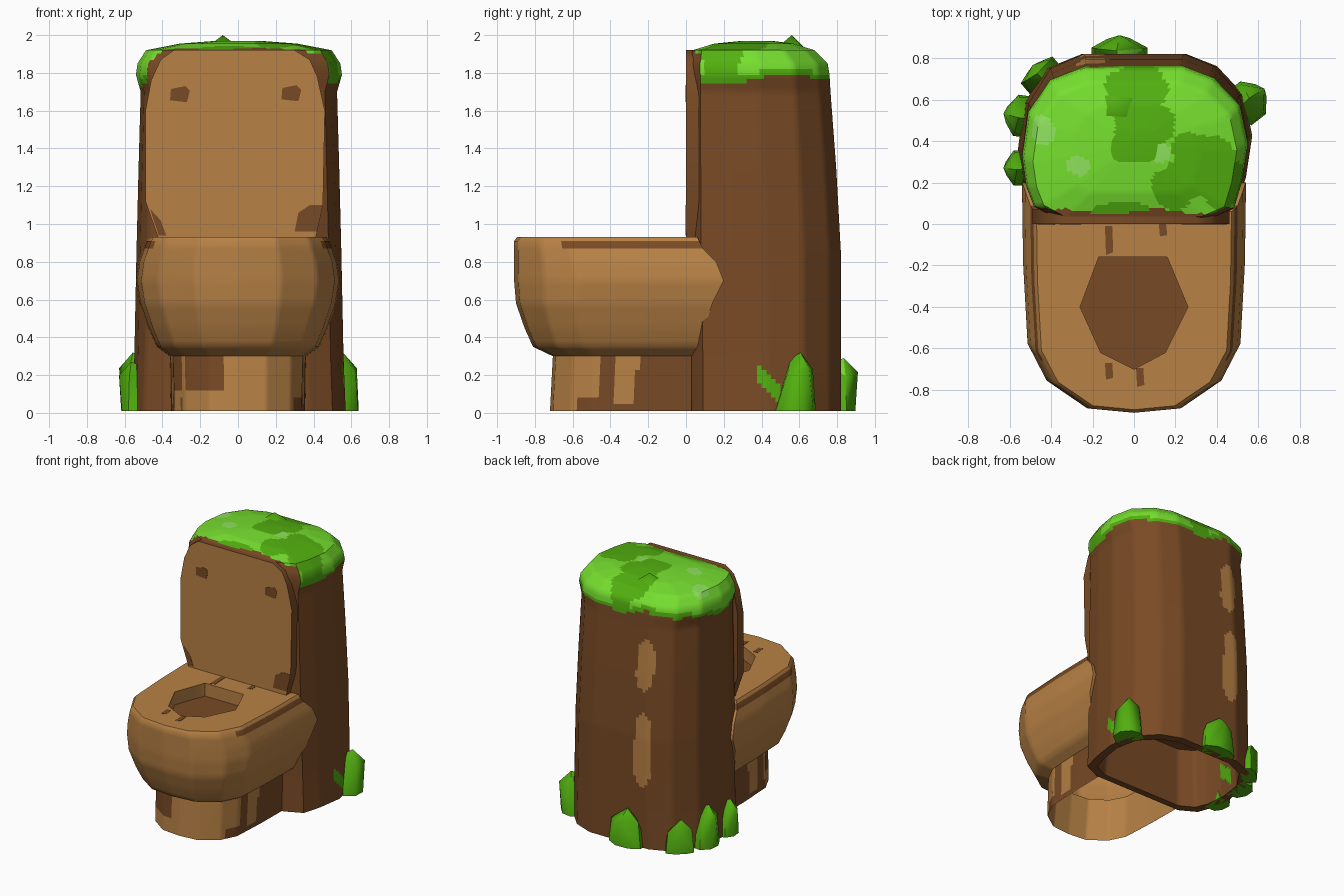
import bpy, bmesh, math
from mathutils import Vector

if "Cube" in bpy.data.objects:
    bpy.data.objects.remove(bpy.data.objects["Cube"])


def material(name, rgb):
    m = bpy.data.materials.new(name)
    m.diffuse_color = (*rgb, 1)
    m.use_nodes = True
    m.node_tree.nodes["Principled BSDF"].inputs["Base Color"].default_value = m.diffuse_color
    return m


MATS = [material("tan wood", (0.48, 0.222, 0.06)),
        material("brown bark", (0.19, 0.068, 0.018)),
        material("moss green", (0.085, 0.43, 0.005)),
        material("bright moss", (0.18, 0.73, 0.028)),
        material("pale moss", (0.27, 0.76, 0.11))]
TAN, BARK, MOSS, BRIGHT, PALE = range(5)


def finish(bm, name, rule, angle=40):
    """Colour faces by rule(centre, normal) and make the object."""
    bm.normal_update()
    for f in bm.faces:
        f.material_index = rule(f.calc_center_median(), f.normal)
    me = bpy.data.meshes.new(name)
    bm.to_mesh(me)
    bm.free()
    for m in MATS:
        me.materials.append(m)
    ob = bpy.data.objects.new(name, me)
    bpy.context.collection.objects.link(ob)
    bpy.ops.object.select_all(action='DESELECT')
    ob.select_set(True)
    bpy.context.view_layer.objects.active = ob
    bpy.ops.object.shade_smooth_by_angle(angle=math.radians(angle))
    return ob


def densify(pts, step):
    out = []
    for i, p in enumerate(pts):
        a, b = Vector(p), Vector(pts[(i + 1) % len(pts)])
        n = max(1, round((b - a).length / step))
        out += [a.lerp(b, k / n) for k in range(n)]
    return out


def loft(bm, rings, step):
    """Skin counter-clockwise rings; returns first and last vertex ring."""
    full = [rings[0]]
    for a, b in zip(rings, rings[1:]):
        d = max((q - p).length for p, q in zip(a, b))
        n = max(1, round(d / step))
        full += [[p.lerp(q, k / n) for p, q in zip(a, b)] for k in range(1, n + 1)]
    vs = [[bm.verts.new(p) for p in r] for r in full]
    for a, b in zip(vs, vs[1:]):
        for i in range(len(a)):
            j = (i + 1) % len(a)
            bm.faces.new((a[i], a[j], b[j], b[i]))
    return vs[0], vs[-1]


def blob(p, x, y, rx, ry):
    wob = 1 + .18 * math.sin(31 * p.x + 17 * p.y) + .12 * math.sin(45 * p.y - 20 * p.x)
    return ((p.x - x) / rx) ** 2 + ((p.y - y) / ry) ** 2 < wob


# Trunk with hollow underside and mossy top
outline = densify([(-.38, .02), (.37, .02), (.5, .08), (.54, .22), (.57, .42), (.53, .62), (.4, .76),
                   (.25, .82), (-.25, .82), (-.42, .75), (-.53, .58), (-.56, .35), (-.54, .2), (-.5, .09)], .025)


def trunk_ring(z, s, y0, y1):
    return [Vector((p.x * s, y0 + (p.y - .02) / .8 * (y1 - y0), z)) for p in outline]


def trunk_colour(p, n):
    a = math.atan2(p.y - .4, p.x)
    edge = 1.755 + .022 * math.sin(3 * a + 1) + .015 * math.sin(7 * a)
    if p.y > .6:
        edge += .02
    front = .06 + .012 * math.sin(14 * p.x)
    if p.z > edge and p.y > front and not (p.y < .08 and abs(p.x) > .36 and p.z < 1.9):
        if blob(p, -.26, .28, .055, .045) or blob(p, .13, .34, .06, .045) or blob(p, -.44, .45, .06, .07):
            return PALE
        dark = (p.z < edge + .035 or blob(p, .02, .66, .15, .12) or blob(p, .04, .47, .15, .12)
                or blob(p, .32, .31, .16, .13) or blob(p, .2, .17, .12, .1)
                or blob(p, .42, .2, .12, .12) or blob(p, -.05, .06, .14, .05))
        return MOSS if dark else BRIGHT
    if p.y > .7 and n.y > .3:            # bare wood streaks on the back
        for z, h in ((1.4, .19), (.76, .28)):
            if ((p.x + .2 - .03 * (z - p.z)) / .07) ** 2 + ((p.z - z) / h) ** 4 < 1:
                return TAN
    if n.x > .3 and .37 < p.y < .5 and .05 < p.z and abs(p.z - (.19 - (p.y - .4) * .9)) < .055:
        return MOSS
    return BARK


bm = bmesh.new()
rings = [trunk_ring(*r) for r in (
    (.45, .84, .1, .74), (.01, .89, .08, .76), (.01, 1, .03, .82), (.3, .98, .03, .82),
    (.85, .96, .02, .82), (1.3, .94, .02, .795), (1.7, .92, .02, .765), (1.79, .965, .02, .76),
    (1.85, .95, .02, .75), (1.92, .87, .035, .68), (1.955, .55, .15, .57), (1.97, .2, .3, .45))]
first, last = loft(bm, rings, .025)
bm.faces.new(first)
bm.faces.new(last)
bmesh.ops.recalc_face_normals(bm, faces=bm.faces)
finish(bm, "trunk", trunk_colour)

# Bowl and pedestal, one loft open underneath
half = [(1, 0), (.99, .35), (.95, .7), (.78, .86), (.42, .98)]
u_shape = densify([(-w, t) for w, t in half] + [(0, 1)] + [(w, t) for w, t in reversed(half)], .035)


def bowl_ring(z, w, front, back):
    return [Vector((p.x * w, back + p.y * (front - back), z)) for p in u_shape]


def bowl_colour(p, n):
    if p.z < .3:
        if p.y < -.6:
            return BARK if -.33 < p.x < -.07 and p.z > .12 else TAN
        if p.x < -.3 and p.y < -.48:
            return BARK if p.z > .12 else TAN
        edge = -.46 if p.z > .1 else -.57
        return TAN if p.y < edge or abs(p.y + .32 - .1 * (p.z - .15)) < .055 and p.z > .05 else BARK
    if .872 < p.z < .907 and p.y > -.66 and abs(n.z) < .9 and abs(p.x) > .3:
        return BARK if p.y > -.58 or p.z > .885 else TAN
    return TAN


bm = bmesh.new()
rings = [bowl_ring(*r) for r in (
    (.01, .355, -.72, .04), (.3, .36, -.705, .05), (.35, .43, -.81, .07), (.45, .475, -.855, .1),
    (.58, .52, -.9, .14), (.7, .54, -.91, .2), (.8, .525, -.91, .16), (.87, .5, -.91, .09),
    (.91, .485, -.91, .07), (.93, .47, -.895, .06))]
first, rim = loft(bm, rings, .035)
hole = [(-.17, -.16), (-.26, -.4), (-.16, -.62), (0, -.7), (.15, -.62), (.26, -.4), (.16, -.16)]
top = [bm.verts.new((x, y, .93)) for x, y in hole]
low = [bm.verts.new((x, y, .83)) for x, y in hole]
loop = lambda vs: [bm.edges.get((a, b)) or bm.edges.new((a, b)) for a, b in zip(vs, vs[1:] + vs[:1])]
bmesh.ops.triangle_fill(bm, edges=loop(rim) + loop(top), use_beauty=True, normal=(0, 0, 1))
for i in range(len(top)):
    j = (i + 1) % len(top)
    bm.faces.new((top[j], top[i], low[i], low[j]))
floor = bm.faces.new(low)
if floor.normal.z < 0:
    floor.normal_flip()
finish(bm, "bowl", lambda p, n: BARK if n.z > .9 and p.z < .84 and abs(p.x) < .1 and -.6 < p.y < -.2
       else bowl_colour(p, n), 50)

# Inner face of the open pedestal
bm = bmesh.new()
loft(bm, [bowl_ring(.32, .34, -.68, .03), bowl_ring(.01, .35, -.715, .035)], 1)
finish(bm, "pedestal_lining", lambda p, n: TAN)


# Flat plates: lid, knots and wood marks
def plate(name, pts, lo, hi, axis, rule):
    bm = bmesh.new()
    place = (lambda p, d: (p[0], d, p[1])) if axis == 'y' else (lambda p, d: (p[0], p[1], d))
    a = [bm.verts.new(place(p, lo)) for p in pts]
    b = [bm.verts.new(place(p, hi)) for p in pts]
    bm.faces.new(a)
    bm.faces.new(b)
    for i in range(len(a)):
        j = (i + 1) % len(a)
        bm.faces.new((a[i], a[j], b[j], b[i]))
    bmesh.ops.recalc_face_normals(bm, faces=bm.faces)
    finish(bm, name, rule)


bark = lambda p, n: BARK
plate("lid", [(-.42, .92), (.41, .92), (.45, 1.1), (.46, 1.6), (.42, 1.78), (.38, 1.87), (.3, 1.92),
              (-.34, 1.92), (-.41, 1.87), (-.46, 1.76), (-.49, 1.6), (-.49, 1.12)],
      0, .07, 'y', lambda p, n: TAN if n.y < -.5 else BARK)
for side, (x, z) in (("left", (-.31, 1.685)), ("right", (.28, 1.69))):
    plate(side + "_knot", [(x - .05, z - .03), (x + .04, z - .04), (x + .055, z + .02),
                           (x + .03, z + .045), (x - .045, z + .03)], -.002, .004, 'y', bark)
plate("lid_corner_mark", [(.3, .96), (.418, .96), (.448, 1.1), (.38, 1.1), (.32, 1.06)], -.002, .004, 'y', bark)
plate("lid_base_mark", [(-.42, .94), (-.38, .94), (-.41, 1.02), (-.465, 1.08), (-.45, 1.03)], -.002, .004, 'y', bark)
for i, (x, y, h) in enumerate(((-.12, -.08, .07), (.14, -.03, .03), (-.12, -.71, .04), (.03, -.74, .045))):
    plate(f"seat_mark_{i}", [(x - .015, y - h), (x + .02, y - h * .8), (x + .015, y + h), (x - .02, y + h)],
          .927, .932, 'z', bark)


# Moss tufts round the base and a tip on the top
def tuft(name, x, y, deg, w, h, out):
    a = math.radians(deg)
    o, t = Vector((math.cos(a), math.sin(a), 0)), Vector((-math.sin(a), math.cos(a), 0))
    bm = bmesh.new()
    for u, d, z in ((-.5, -.06, .01), (.5, -.06, .01), (-.5, .03, .01), (.5, .03, .01), (-.18, out * .85, .01),
                    (.22, out * .8, .01), (-.43, .025, h * .66), (.42, .025, h * .72),
                    (0, out, h * .74), (.05, .015, h), (0, -.06, h * .9)):
        bm.verts.new(Vector((x, y, z)) + t * (u * w) + o * d)
    bmesh.ops.convex_hull(bm, input=bm.verts)
    finish(bm, name, lambda p, n: BRIGHT if n.z > .75 else MOSS, 50)


for i, spec in enumerate(((.55, .59, 38, .2, .32, .1), (-.07, .82, 90, .27, .29, .09), (-.54, .52, 172, .2, .32, .09),
                          (-.55, .27, 180, .17, .27, .08), (-.45, .72, 130, .2, .26, .06))):
    tuft(f"moss_tuft_{i}", *spec)

bm = bmesh.new()
for v in ((-.16, .5, 1.94), (-.01, .49, 1.94), (.0, .61, 1.94), (-.14, .62, 1.94), (-.08, .56, 2.0)):
    bm.verts.new(v)
bmesh.ops.convex_hull(bm, input=bm.verts)
finish(bm, "moss_tip", lambda p, n: MOSS, 60)
